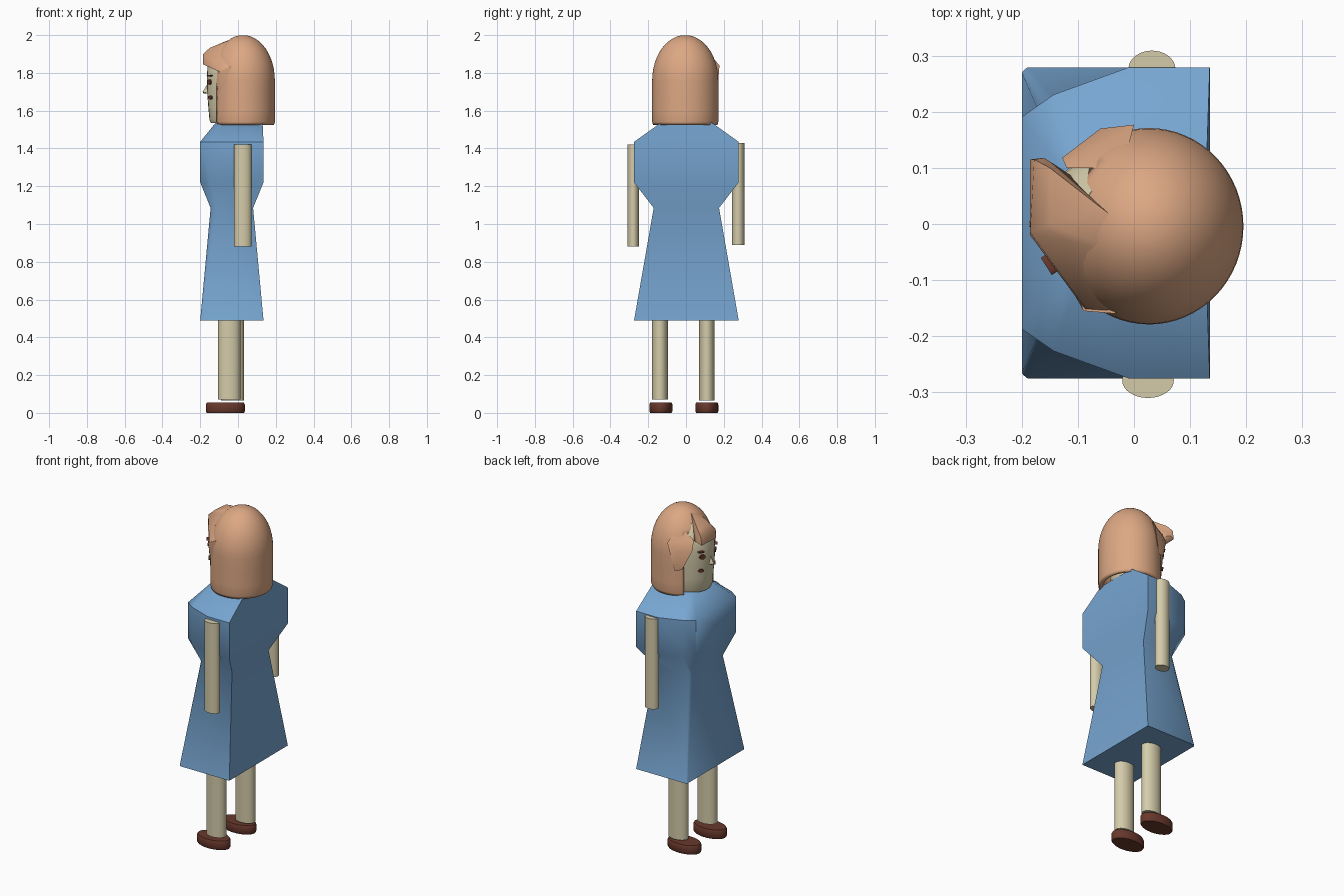
import bpy, bmesh, math
from mathutils import Vector

if "Cube" in bpy.data.objects:
    bpy.data.objects.remove(bpy.data.objects["Cube"])


def material(name, rgb):
    m = bpy.data.materials.new(name)
    m.diffuse_color = (*rgb, 1)
    m.use_nodes = True
    m.node_tree.nodes["Principled BSDF"].inputs["Base Color"].default_value = m.diffuse_color
    return m


HAIR = material("copper hair", (0.72, 0.39, 0.23))
SKIN = material("cream skin", (0.66, 0.60, 0.40))
BLUE = material("blue cloth", (0.185, 0.38, 0.64))
BROWN = material("dark brown", (0.14, 0.04, 0.025))


def finish(name, bm, mat, angle=40):
    bmesh.ops.recalc_face_normals(bm, faces=bm.faces)
    me = bpy.data.meshes.new(name)
    bm.to_mesh(me)
    bm.free()
    me.materials.append(mat)
    ob = bpy.data.objects.new(name, me)
    bpy.context.collection.objects.link(ob)
    bpy.ops.object.select_all(action='DESELECT')
    bpy.context.view_layer.objects.active = ob
    ob.select_set(True)
    if angle >= 180:
        bpy.ops.object.shade_smooth()
    else:
        bpy.ops.object.shade_smooth_by_angle(angle=math.radians(angle))
    return ob


def loft(rings, caps=True):
    bm = bmesh.new()
    rows = [[bm.verts.new(p) for p in r] for r in rings]
    n = len(rows[0])
    for a, b in zip(rows, rows[1:]):
        for i in range(n):
            j = (i + 1) % n
            bm.faces.new((a[i], a[j], b[j], b[i]))
    if caps:
        bm.faces.new(rows[0])
        bm.faces.new(rows[-1])
    return bm


def ellipse(cx, cy, rx, ry, z, n=32):
    # angle 0 points towards the face (-x)
    return [(cx - rx * math.cos(2 * math.pi * i / n),
             cy + ry * math.sin(2 * math.pi * i / n), z) for i in range(n)]


def tube(name, c, r, z0, z1, mat):
    return finish(name, loft([ellipse(*c, *r, z0), ellipse(*c, *r, z1)]), mat)


def hull(name, pts, mat, angle=50):
    bm = bmesh.new()
    for p in pts:
        bm.verts.new(p)
    res = bmesh.ops.convex_hull(bm, input=bm.verts)
    bmesh.ops.delete(bm, geom=[v for v in bm.verts if not v.link_faces], context='VERTS')
    return finish(name, bm, mat, angle)


# Dress: square hem and waist, chest with its two front corners cut
def dress_ring(x0, x1, w, z, cx=0.0, cy=0.0):
    cw = min(cy, w)
    half = [(x0, w - cw), (x0 + cx * 0.3, w - cw * 0.55), (x0 + cx, w), (x1, w)]
    return [(x, y + 0.002, z) for x, y in half] + \
           [(x, -y + 0.002, z) for x, y in reversed(half)]


finish("dress", loft([
    dress_ring(-0.20, 0.135, 0.277, 0.49, 0.01, 0.01),
    dress_ring(-0.145, 0.08, 0.173, 1.085, 0.04, 0.03),
    dress_ring(-0.20, 0.135, 0.277, 1.22, 0.19, 0.088),
    dress_ring(-0.20, 0.135, 0.277, 1.435, 0.19, 0.088),
    dress_ring(-0.115, 0.13, 0.13, 1.54, 0.06, 0.05)]), BLUE, 50)

# Arms, legs and shoes
tube("right_arm", (0.025, -0.279), (0.046, 0.031), 0.88, 1.42, SKIN)
tube("left_arm", (0.032, 0.276), (0.042, 0.033), 0.89, 1.43, SKIN)
tube("right_leg", (-0.046, -0.138), (0.06, 0.043), 0.07, 0.55, SKIN)
tube("left_leg", (-0.029, 0.111), (0.06, 0.041), 0.065, 0.55, SKIN)
for name, y in (("right_shoe", -0.133), ("left_shoe", 0.11)):
    finish(name, loft([ellipse(-0.067, y, 0.098, 0.056, 0),
                       ellipse(-0.067, y, 0.103, 0.061, 0.008),
                       ellipse(-0.067, y, 0.103, 0.061, 0.045),
                       ellipse(-0.067, y, 0.098, 0.057, 0.054)]), BROWN, 50)

# Head
HX, HRX, HRY = -0.01, 0.155, 0.137
finish("head", loft([ellipse(HX, 0, HRX * k, HRY * k, z) for z, k in (
    (1.535, 0.86), (1.55, 0.91), (1.62, 0.95), (1.70, 0.99), (1.77, 1.0),
    (1.83, 0.98), (1.88, 0.85), (1.93, 0.6))]), SKIN)

# Hair: domed shell with an opening for the face
N = 64
levels = [(1.525, 0.975), (1.54, 1.0), (1.60, 1.0), (1.68, 1.0), (1.76, 1.0)]
for i in range(1, 12):
    a = math.pi / 2 * i / 12
    levels.append((1.76 + 0.24 * math.sin(a), math.cos(a)))
levels.append((1.999, 0.03))
bm = loft([ellipse(0.027, -0.004, 0.168 * k, 0.175 * k, z, N) for z, k in levels], False)
bm.faces.new(sorted([v for v in bm.verts if v.co.z > 1.9985],
                    key=lambda v: math.atan2(v.co.y + 0.004, v.co.x - 0.027)))
gone = []
for f in bm.faces:
    c = f.calc_center_median()
    ang = math.degrees(math.atan2((c.y + 0.004) / 0.175, -(c.x - 0.027) / 0.168))
    if c.z < 1.87 and -35 < ang < 52:
        gone.append(f)
bmesh.ops.delete(bm, geom=gone, context='FACES')
hair = finish("hair", bm, HAIR, 50)
sol = hair.modifiers.new("thickness", 'SOLIDIFY')
sol.thickness = 0.022
sol.offset = -1

# Swept fringe and side locks
hull("fringe", [(-0.185, -0.02, 1.845), (-0.185, 0.115, 1.85), (-0.185, -0.015, 1.90),
                (-0.178, 0.115, 1.90), (-0.15, 0.0, 1.932), (-0.15, 0.10, 1.925),
                (-0.09, -0.145, 1.83), (-0.085, -0.155, 1.80), (-0.03, -0.05, 1.965),
                (-0.02, 0.0, 1.982), (-0.06, 0.03, 1.97), (-0.11, 0.085, 1.85),
                (-0.16, 0.118, 1.86), (-0.04, -0.156, 1.83)], HAIR)
hull("left_lock", [(-0.02, 0.10, 1.93), (-0.12, 0.10, 1.86), (-0.128, 0.118, 1.81),
                   (-0.06, 0.170, 1.80), (0.0, 0.177, 1.84), (-0.08, 0.152, 1.69),
                   (-0.04, 0.165, 1.68), (-0.06, 0.12, 1.75)], HAIR)
hull("right_lock", [(-0.11, -0.10, 1.80), (-0.09, -0.155, 1.81), (-0.03, -0.16, 1.84),
                    (-0.10, -0.115, 1.68), (-0.05, -0.15, 1.70), (-0.115, -0.11, 1.74)], HAIR)


# Face details, placed on the curve of the head
def on_face(name, y, z, width, height, depth, mat, k=1.0):
    c = math.sqrt(1 - (y / (HRY * k)) ** 2)
    p = Vector((HX - HRX * k * c, y, z))
    nrm = Vector((-c / HRX, y / (HRY * HRY * k), 0)).normalized()
    side = Vector((-nrm.y, nrm.x, 0))
    rings = []
    for d in (-0.004, depth):
        rings.append([p + nrm * d + side * (math.cos(t) * width / 2) +
                      Vector((0, 0, math.sin(t) * height / 2))
                      for t in (2 * math.pi * i / 16 for i in range(16))])
    finish(name, loft(rings), mat)


for label, s in (("left", 1), ("right", -1)):
    on_face(label + "_eye", 0.06 * s, 1.752, 0.036, 0.028, 0.006, BROWN)
    on_face(label + "_eyelash", 0.068 * s, 1.785, 0.036, 0.008, 0.014, BROWN)
    on_face(label + "_cheek_spot", 0.064 * s, 1.67, 0.032, 0.02, 0.006, BROWN, 0.98)

# Nose
hull("nose", [(-0.155, -0.016, 1.69), (-0.155, 0.016, 1.69), (-0.16, 0, 1.745),
              (-0.187, -0.005, 1.70), (-0.187, 0.005, 1.70), (-0.183, 0, 1.692)], SKIN)
